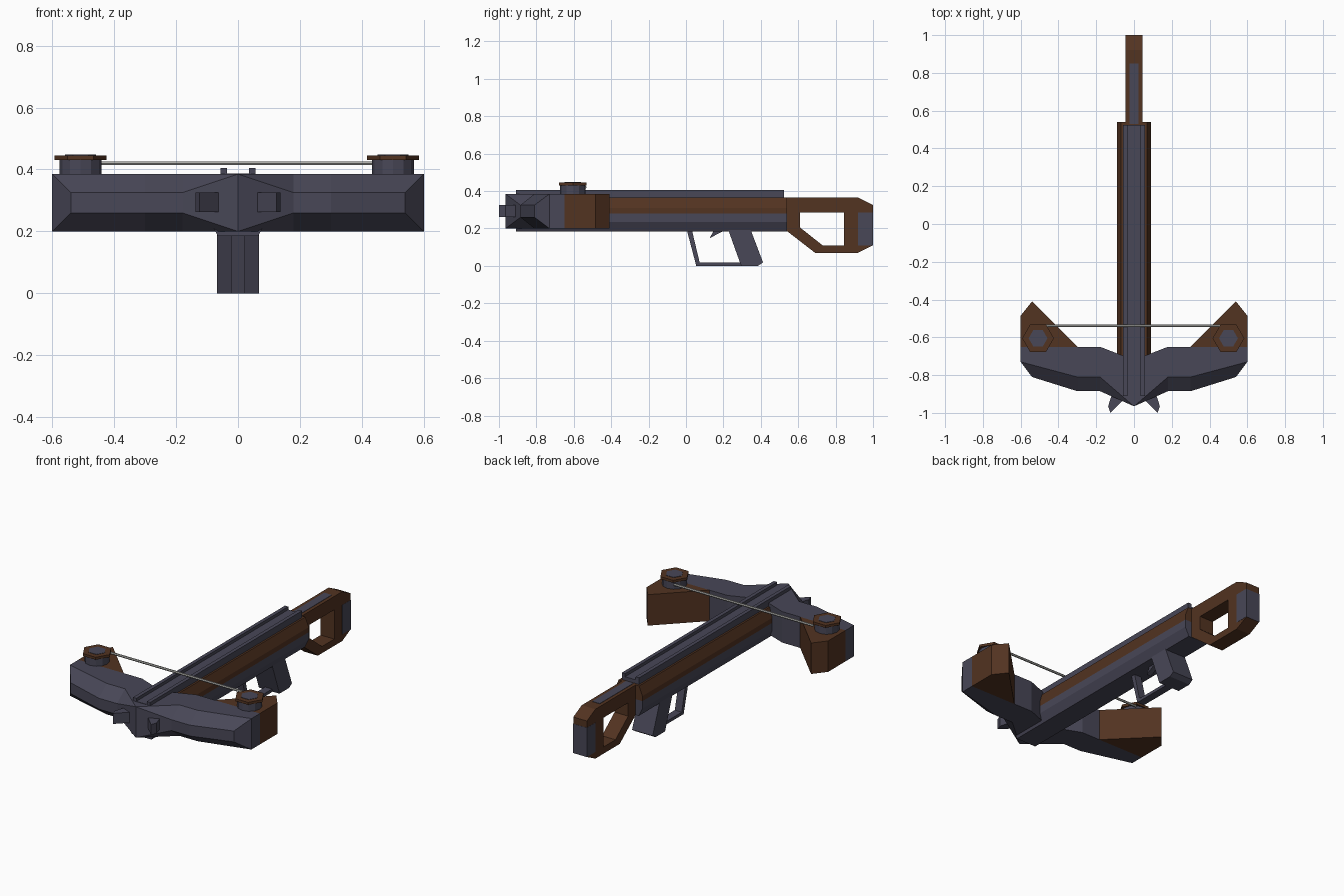
import bpy, bmesh
from math import radians, cos, sin, pi

if "Cube" in bpy.data.objects:
    bpy.data.objects.remove(bpy.data.objects["Cube"])


def material(name, rgb):
    m = bpy.data.materials.new(name)
    m.diffuse_color = (*rgb, 1)
    m.use_nodes = True
    m.node_tree.nodes["Principled BSDF"].inputs["Base Color"].default_value = m.diffuse_color
    return m


GREY = material("dark_metal", (0.065, 0.063, 0.095))
BROWN = material("brown_wood", (0.085, 0.033, 0.015))
CORD = material("pale_cord", (0.40, 0.40, 0.38))


def finish(name, bm, mat):
    bmesh.ops.recalc_face_normals(bm, faces=bm.faces)
    me = bpy.data.meshes.new(name)
    bm.to_mesh(me)
    bm.free()
    me.materials.append(mat)
    ob = bpy.data.objects.new(name, me)
    bpy.context.collection.objects.link(ob)
    return ob


def prism(name, pts, axis, a, b, mat):
    """Extrude a 2D outline along an axis from a to b."""
    place = {'x': lambda p, t: (t, p[0], p[1]),
             'y': lambda p, t: (p[0], t, p[1]),
             'z': lambda p, t: (p[0], p[1], t)}[axis]
    bm = bmesh.new()
    lo = [bm.verts.new(place(p, a)) for p in pts]
    hi = [bm.verts.new(place(p, b)) for p in pts]
    bm.faces.new(lo)
    bm.faces.new(hi)
    n = len(pts)
    for i in range(n):
        j = (i + 1) % n
        bm.faces.new((lo[i], lo[j], hi[j], hi[i]))
    return finish(name, bm, mat)


def sym(half):
    """Mirror a half outline across the first coordinate."""
    return half + [(-u, v) for u, v in reversed(half)]


def ngon(cx, cy, r, n, start=0.0):
    return [(cx + r * cos(start + 2 * pi * i / n), cy + r * sin(start + 2 * pi * i / n))
            for i in range(n)]


def box(u0, u1, v0, v1):
    return [(u0, v0), (u1, v0), (u1, v1), (u0, v1)]


# Long body: grey lower shell, brown upper cover, grey bolt track with rails
prism("body_lower", sym([(0.065, 0.185), (0.09, 0.235), (0.09, 0.28)]), 'y', -0.91, 0.54, GREY)
prism("body_cover", sym([(0.09, 0.28), (0.09, 0.31), (0.068, 0.365)]), 'y', -0.90, 0.54, BROWN)
prism("bolt_track", sym([(0.057, 0.36), (0.057, 0.405), (0.035, 0.405), (0.035, 0.387)]),
      'y', -0.91, 0.525, GREY)

# Bow limbs: lofted stations (x_back, y_back, y_top, x_front, y_front, z_low, z_high)
stations = [(0, -0.72, -0.965, 0, -0.965, 0.2, 0.385),
            (0.18, -0.65, -0.81, 0.18, -0.885, 0.26, 0.325),
            (0.30, -0.65, -0.81, 0.30, -0.885, 0.26, 0.325),
            (0.60, -0.65, -0.73, 0.54, -0.81, 0.26, 0.325)]
bm = bmesh.new()
for s in (1, -1):
    rings = []
    for xb, yb, yt, xf, yf, z0, z1 in stations:
        rings.append([bm.verts.new(c) for c in (
            (s * xb, yb, 0.2), (s * xb, yb, 0.385), (s * xb, yt, 0.385),
            (s * xf, yf, z1), (s * xf, yf, z0), (s * xb, yt, 0.2))])
    for r, q in zip(rings, rings[1:]):
        for i in range(6):
            j = (i + 1) % 6
            bm.faces.new((r[i], r[j], q[j], q[i]))
    e = rings[-1]
    bm.faces.new((e[0], e[1], e[2], e[5]))
    bm.faces.new((e[5], e[2], e[3], e[4]))
bmesh.ops.remove_doubles(bm, verts=bm.verts, dist=1e-5)
bmesh.ops.dissolve_degenerate(bm, edges=bm.edges, dist=1e-5)
finish("bow_limbs", bm, GREY)

for s, side in ((1, "right"), (-1, "left")):
    # Brown limb tips and small front lugs
    prism("limb_tip_" + side, [(s * x, y) for x, y in (
        (0.30, -0.65), (0.54, -0.41), (0.60, -0.485), (0.60, -0.65))], 'z', 0.2, 0.385, BROWN)
    prism("front_lug_" + side, [(s * x, y) for x, y in (
        (0.055, -0.93), (0.125, -1.0), (0.137, -0.965), (0.11, -0.88))], 'z', 0.262, 0.325, GREY)
    # Pulleys: drum, brown hexagonal cap, grey centre
    cx, cy = (0.50 if s > 0 else -0.508), -0.605
    prism("pulley_drum_" + side, ngon(cx, cy, 0.068, 12), 'z', 0.38, 0.432, GREY)
    prism("pulley_cap_" + side, ngon(cx, cy, 0.084, 6), 'z', 0.431, 0.446, BROWN)
    prism("pulley_centre_" + side, ngon(cx, cy, 0.05, 6), 'z', 0.44, 0.448, GREY)

# Bow string
prism("string", ngon(-0.538, 0.42, 0.007, 6), 'x', -0.465, 0.455, CORD)

# Stock with hand hole, butt pad and top inlay
stock = prism("stock", [(0.535, 0.365), (0.92, 0.365), (1, 0.325), (1, 0.11), (0.92, 0.07),
                        (0.69, 0.07), (0.535, 0.19)], 'x', -0.045, 0.045, BROWN)
hole = prism("stock_hole_cutter", [(0.61, 0.285), (0.845, 0.285), (0.845, 0.11),
                                   (0.73, 0.11), (0.61, 0.205)], 'x', -0.2, 0.2, BROWN)
hole.hide_render = True
hole.hide_viewport = True
cut = stock.modifiers.new("hole", 'BOOLEAN')
cut.operation = 'DIFFERENCE'
cut.object = hole
cut.solver = 'EXACT'
prism("butt_pad", box(0.92, 1.001, 0.11, 0.285), 'x', -0.046, 0.046, GREY)
prism("stock_inlay", box(-0.025, 0.025, 0.53, 0.85), 'z', 0.35, 0.367, GREY)

# Grip, trigger guard and trigger
prism("grip", [(0.225, 0.195), (0.345, 0.195), (0.412, 0.018), (0.385, 0.0), (0.295, 0.0)],
      'x', -0.068, 0.068, GREY)
prism("trigger_guard", [(0.005, 0.19), (0.055, 0.0), (0.31, 0.0), (0.31, 0.018),
                        (0.073, 0.018), (0.032, 0.19)], 'x', -0.023, 0.023, GREY)
prism("trigger", [(0.15, 0.19), (0.125, 0.147), (0.205, 0.19)], 'x', -0.015, 0.015, GREY)
